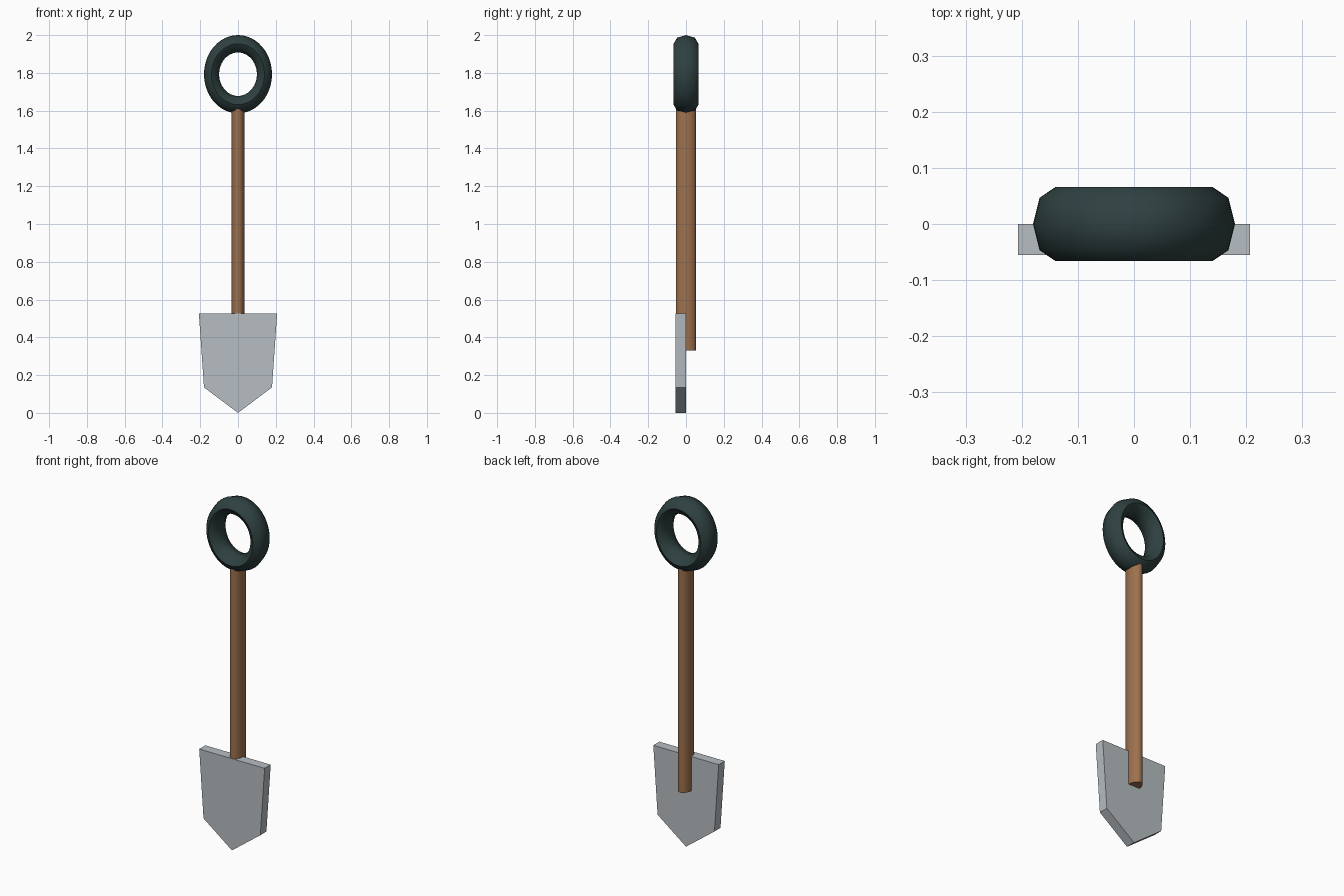
import bpy, bmesh, math

if "Cube" in bpy.data.objects:
    bpy.data.objects.remove(bpy.data.objects["Cube"])


def material(name, rgb):
    m = bpy.data.materials.new(name)
    m.diffuse_color = (*rgb, 1)
    m.use_nodes = True
    m.node_tree.nodes["Principled BSDF"].inputs["Base Color"].default_value = m.diffuse_color
    return m


def add_object(name, bm, mat, smooth):
    bmesh.ops.recalc_face_normals(bm, faces=bm.faces)
    mesh = bpy.data.meshes.new(name)
    bm.to_mesh(mesh)
    bm.free()
    mesh.materials.append(mat)
    ob = bpy.data.objects.new(name, mesh)
    bpy.context.collection.objects.link(ob)
    if smooth:
        bpy.ops.object.select_all(action='DESELECT')
        ob.select_set(True)
        bpy.context.view_layer.objects.active = ob
        bpy.ops.object.shade_smooth_by_angle(angle=math.radians(50))
    return ob


wood = material("brown wood", (0.34, 0.165, 0.075))
metal = material("grey metal", (0.47, 0.51, 0.54))
grip_dark = material("dark green grip", (0.028, 0.052, 0.052))

# blade: pointed outline extruded backwards
bm = bmesh.new()
outline = [(-0.207, 0.525), (-0.18, 0.135), (0, 0), (0.18, 0.135), (0.207, 0.525)]
face = bm.faces.new([bm.verts.new((x, -0.055, z)) for x, z in outline])
ext = bmesh.ops.extrude_face_region(bm, geom=[face])
bmesh.ops.translate(bm, vec=(0, 0.055, 0),
                    verts=[v for v in ext["geom"] if isinstance(v, bmesh.types.BMVert)])
add_object("blade", bm, metal, False)

# shaft: oval cylinder half sunk into the blade
bm = bmesh.new()
bmesh.ops.create_cone(bm, cap_ends=True, segments=16, radius1=1, radius2=1, depth=1)
bmesh.ops.scale(bm, vec=(0.035, 0.054, 1.29), verts=bm.verts)
bmesh.ops.translate(bm, vec=(0, 0, 0.33 + 1.29 / 2), verts=bm.verts)
add_object("shaft", bm, wood, True)

# grip: upright oval ring with an eight-sided section
bm = bmesh.new()
MAJOR, MINOR = 48, 8
rings = []
for i in range(MAJOR):
    a = 2 * math.pi * i / MAJOR
    ring = []
    for j in range(MINOR):
        b = 2 * math.pi * j / MINOR
        r = 0.14 + 0.04 * math.cos(b)
        ring.append(bm.verts.new((r * math.cos(a), 0.066 * math.sin(b),
                                  1.793 + 1.15 * r * math.sin(a))))
    rings.append(ring)
for i in range(MAJOR):
    p, q = rings[i], rings[(i + 1) % MAJOR]
    for j in range(MINOR):
        k = (j + 1) % MINOR
        bm.faces.new((p[j], q[j], q[k], p[k]))
add_object("ring_grip", bm, grip_dark, True)
